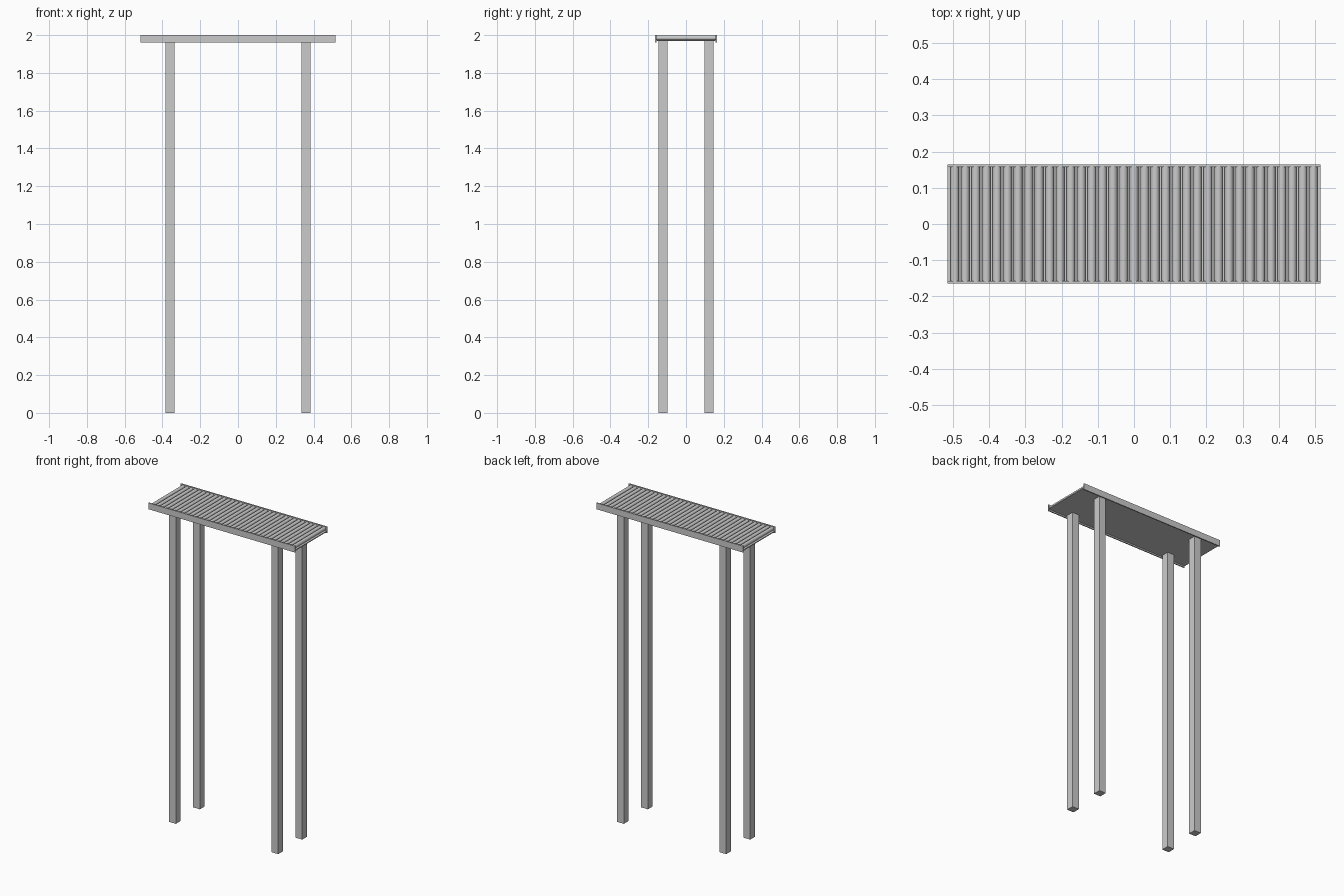
import bpy
from math import pi

if "Cube" in bpy.data.objects:
    bpy.data.objects.remove(bpy.data.objects["Cube"])

def box(name, x, y, z):
    """Box from (min, max) extents on each axis."""
    bpy.ops.mesh.primitive_cube_add(size=1, location=[(a + b) / 2 for a, b in (x, y, z)])
    ob = bpy.context.object
    ob.name = name
    ob.scale = [b - a for a, b in (x, y, z)]
    bpy.ops.object.transform_apply(location=False, rotation=False, scale=True)
    return ob

HALF_LEN = 0.515
HALF_WID = 0.164
RAIL = 0.007

for side, s in (("front", -1), ("back", 1)):
    # side rails
    y = sorted((s * HALF_WID, s * (HALF_WID - RAIL)))
    box(side + "_rail", (-HALF_LEN, HALF_LEN), y, (1.96, 2.0))
    # legs
    for end, e in (("left", -1), ("right", 1)):
        box(f"{side}_{end}_leg", sorted((e * 0.336, e * 0.384)),
            sorted((s * 0.097, s * 0.145)), (0, 1.97))

# bed plate under the rollers
box("bed_plate", (-HALF_LEN, HALF_LEN), (-HALF_WID + RAIL, HALF_WID - RAIL), (1.969, 1.975))

# rollers across the bed
COUNT, RADIUS = 35, 0.012
PITCH = 0.0291
for i in range(COUNT):
    bpy.ops.mesh.primitive_cylinder_add(
        vertices=24, radius=RADIUS, depth=2 * (HALF_WID - RAIL),
        location=((i - (COUNT - 1) / 2) * PITCH, 0, 1.985), rotation=(pi / 2, 0, 0))
    bpy.context.object.name = f"roller_{i + 1}"
    bpy.ops.object.shade_smooth_by_angle()
